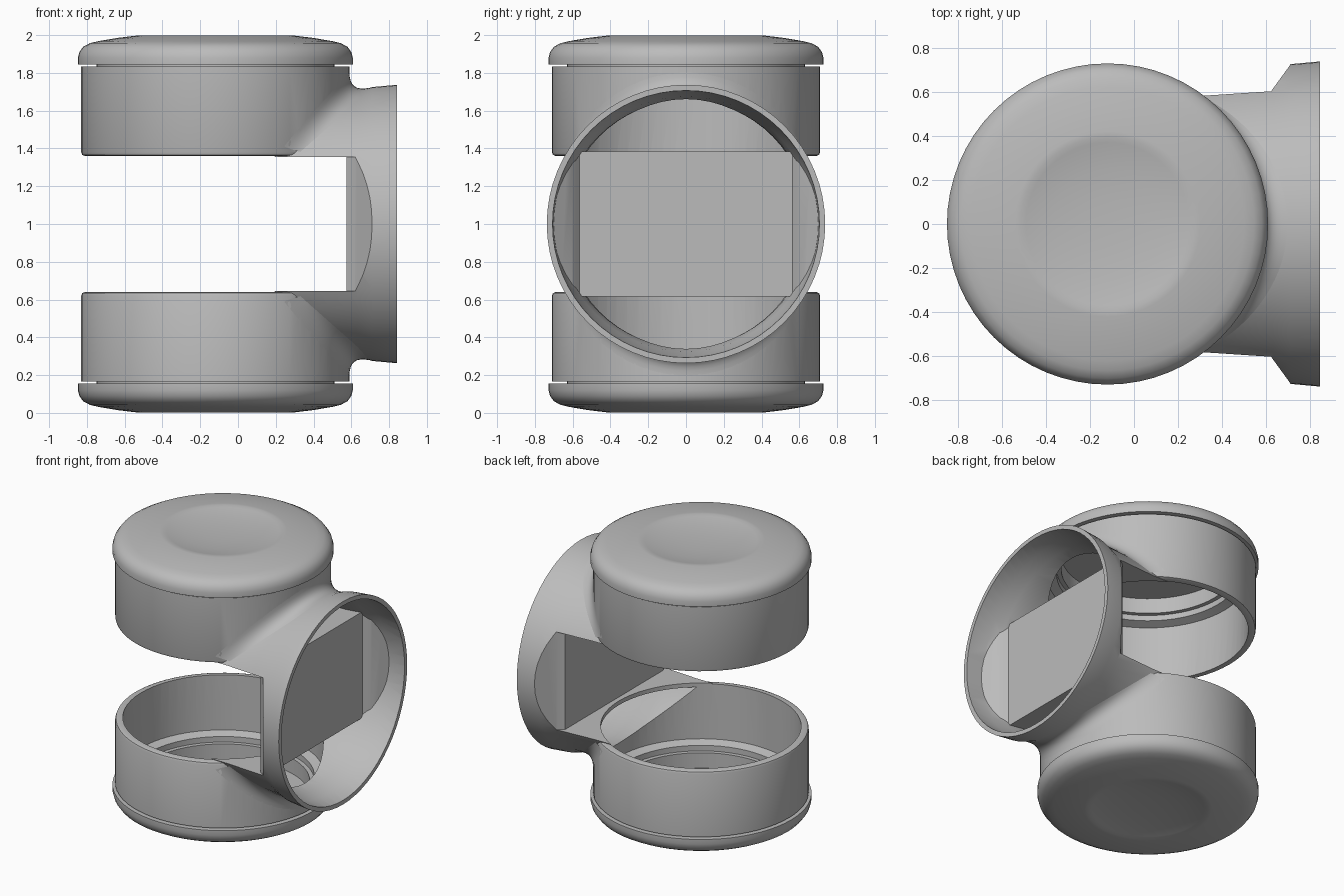
import bpy, bmesh, math
from mathutils import Matrix, Vector

cube = bpy.data.objects.get("Cube")
if cube:
    bpy.data.objects.remove(cube, do_unlink=True)

CX, R, MID = -0.12, 0.71, 1.0      # barrel axis, barrel radius, mid height
SEG = 64

grey = bpy.data.materials.new("housing grey")
grey.use_nodes = True
colour = (0.5, 0.5, 0.5, 1)
grey.diffuse_color = colour
grey.node_tree.nodes["Principled BSDF"].inputs["Base Color"].default_value = colour


def make(name, bm):
    bmesh.ops.recalc_face_normals(bm, faces=bm.faces)
    mesh = bpy.data.meshes.new(name)
    bm.to_mesh(mesh)
    bm.free()
    mesh.materials.append(grey)
    ob = bpy.data.objects.new(name, mesh)
    bpy.context.collection.objects.link(ob)
    return ob


def lathe(name, profile, matrix):
    """Revolve an (r, h) profile about its axis; it starts and ends on r = 0."""
    bm = bmesh.new()
    verts = [bm.verts.new((r, 0, h)) for r, h in profile]
    edges = [bm.edges.new(pair) for pair in zip(verts, verts[1:])]
    bmesh.ops.spin(bm, geom=verts + edges, cent=(0, 0, 0), axis=(0, 0, 1),
                   angle=math.tau, steps=SEG, use_duplicate=False)
    bmesh.ops.remove_doubles(bm, verts=bm.verts, dist=0.0005)
    bm.transform(matrix)
    return make(name, bm)


def prism(name, outline, z0, z1):
    bm = bmesh.new()
    face = bm.faces.new([bm.verts.new((x, y, z0)) for x, y in outline])
    ext = bmesh.ops.extrude_face_region(bm, geom=[face])["geom"]
    bmesh.ops.translate(bm, vec=(0, 0, z1 - z0),
                        verts=[v for v in ext if isinstance(v, bmesh.types.BMVert)])
    return make(name, bm)


def boolean(ob, other, op):
    mod = ob.modifiers.new(op.lower(), 'BOOLEAN')
    mod.operation, mod.solver, mod.object = op, 'EXACT', other
    bpy.context.view_layer.objects.active = ob
    bpy.ops.object.modifier_apply(modifier=mod.name)
    bpy.data.objects.remove(other, do_unlink=True)


def smooth(ob, angle=32):
    bpy.ops.object.select_all(action='DESELECT')
    ob.select_set(True)
    bpy.context.view_layer.objects.active = ob
    bpy.ops.object.shade_smooth_by_angle(angle=math.radians(angle))


def slot(grow):
    """Gap between the barrels, with wings flaring out on both sides."""
    half = [(0.575, 0.565), (0.62, 0.60), (0.66, 0.655), (0.70, 0.71), (0.76, 0.80)]
    side = [(x + grow, y) for x, y in half]
    outline = [(-1.2, -0.8)] + [(x, -y) for x, y in reversed(side)] + side + [(-1.2, 0.8)]
    return prism("slot", outline, MID - 0.355 - grow, MID + 0.355 + grow)


def upright(flip):
    m = Matrix.Translation((CX, 0, MID))
    return m @ Matrix.Rotation(math.pi, 4, 'X') if flip else m


# Side tube with its flared mouth
sideways = Matrix.Translation((0, 0, MID)) @ Matrix.Rotation(math.pi / 2, 4, 'Y')
housing = lathe("joint_housing", [(0, 0), (0.68, 0), (0.683, 0.33), (0.70, 0.63),
                                  (0.725, 0.71), (0.737, 0.843), (0, 0.843)], sideways)
boolean(housing, slot(0), 'DIFFERENCE')

# Upper and lower barrels with rounded rims
barrel = [(0, 0.36), (R - 0.02, 0.36), (R - 0.005, 0.366), (R, 0.38), (R, 0.835), (0, 0.835)]
for flip in (False, True):
    boolean(housing, lathe("barrel", barrel, upright(flip)), 'UNION')

# Hollow out the barrels, leaving a lip at each end, then the side tube
bore = [(0, -0.9), (0.60, -0.9), (0.60, -0.78), (0.66, -0.76),
        (0.66, 0.76), (0.60, 0.78), (0.60, 0.9), (0, 0.9)]
boolean(housing, lathe("bore", bore, upright(False)), 'DIFFERENCE')
tube_bore = lathe("tube_bore", [(0, 0.05), (0.645, 0.05), (0.655, 0.5), (0.675, 0.63),
                                (0.70, 0.71), (0.712, 0.95), (0, 0.95)], sideways)
boolean(tube_bore, slot(0.03), 'DIFFERENCE')
boolean(housing, tube_bore, 'DIFFERENCE')
smooth(housing)


# Curved blends where the tube meets the barrels
def blend(name, flip):
    bm = bmesh.new()
    rows, tube_r = [], 0.697
    for i in range(33):
        t = math.radians(-56 + 3.5 * i)
        f = 0.03 + 0.075 * math.cos(t * 1.5)
        on_barrel = lambda r: CX + math.sqrt(R * R - (r * math.sin(t)) ** 2)
        corner = Vector((on_barrel(tube_r), tube_r))
        xa = corner.x + f
        a = Vector((xa, 0.683 + max(0, xa - 0.33) * 0.06 + max(0, xa - 0.63) * 0.25))
        b = Vector((on_barrel(tube_r + f), tube_r + f))
        row = []
        for k in range(9):
            s = k / 8
            p = a * (1 - s) ** 2 + corner * 2 * s * (1 - s) + b * s * s
            row.append(bm.verts.new((p.x - CX, p.y * math.sin(t), p.y * math.cos(t))))
        rows.append(row)
    for p, q in zip(rows, rows[1:]):
        for k in range(8):
            bm.faces.new((p[k], p[k + 1], q[k + 1], q[k]))
    bm.transform(upright(flip))
    smooth(make(name, bm), 60)


# Domed caps with a shallow dish, a neck and a thin gap below the rim
cap = [(0, 0.93), (0.57, 0.93), (0.57, 0.82), (0.63, 0.82), (0.63, 0.845),
       (0.728, 0.845), (0.728, 0.88), (0.72, 0.91), (0.70, 0.938), (0.665, 0.957),
       (0.62, 0.968), (0.52, 0.985), (0.42, 0.997), (0.395, 0.998), (0.37, 0.992),
       (0.25, 0.975), (0.12, 0.967), (0, 0.965)]
for side, flip in (("upper", False), ("lower", True)):
    blend(side + "_blend", flip)
    smooth(lathe(side + "_cap", cap, upright(flip)))
